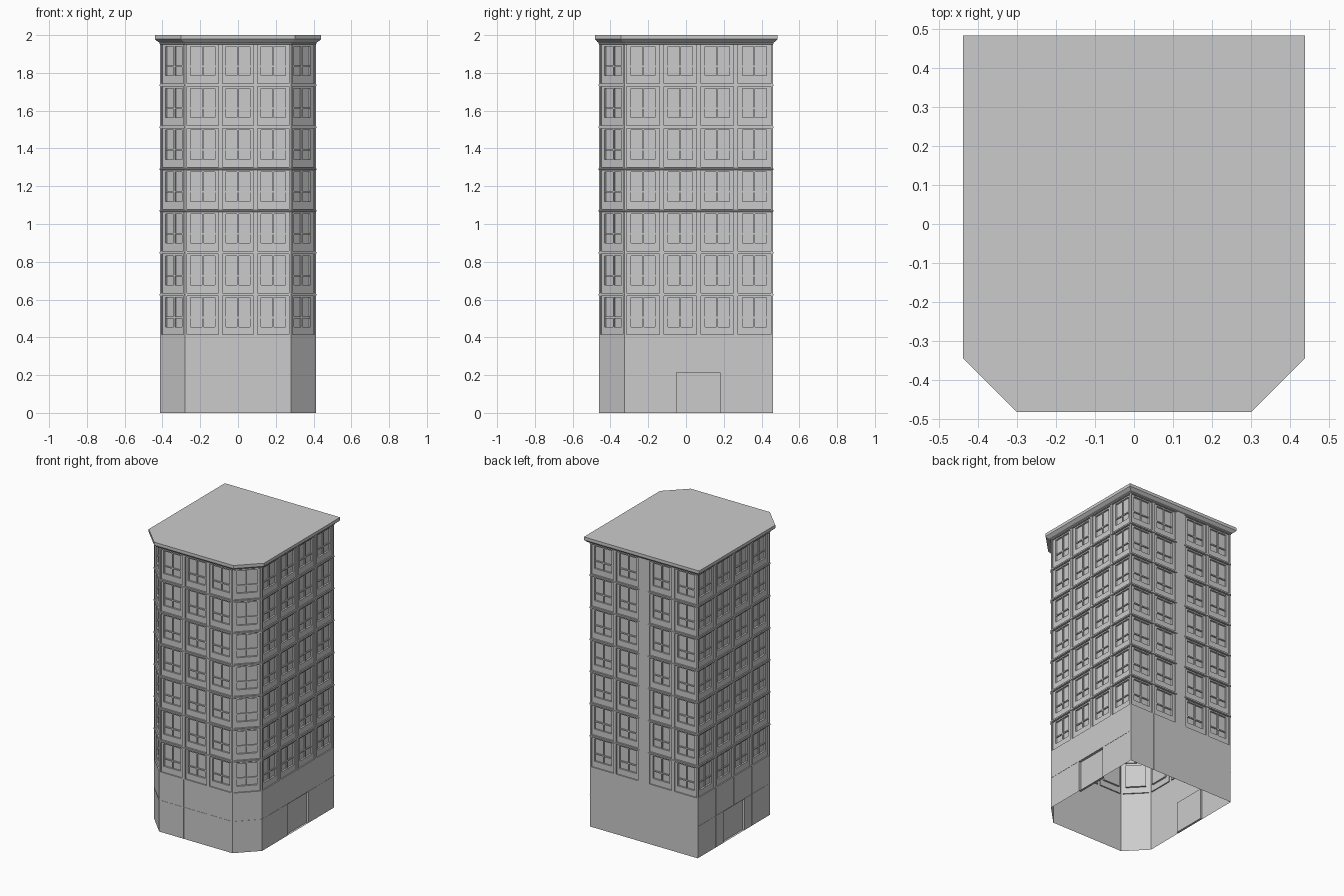
import bpy, bmesh
from mathutils import Vector

if "Cube" in bpy.data.objects:
    bpy.data.objects.remove(bpy.data.objects["Cube"])

BASE, FLOORS, TOP = 0.41, 7, 1.962
H = (TOP - BASE) / FLOORS

# Footprint, counter-clockwise from the front left
FOOT = [(-.28, -.46), (.28, -.46), (.412, -.325), (.412, .46), (-.412, .46), (-.412, -.325)]
ROOF = [(-.302, -.483), (.302, -.483), (.44, -.345), (.44, .485), (-.44, .485), (-.44, -.345)]
COLS = [3, 1, 4, 4, 4, 1]
DOORS = {2: (.275, .505), 4: (.28, .51)}
DOOR_H = 0.215


class Side:
    """Wall coordinates: u along the wall, z up, d outwards."""
    def __init__(self, a, b):
        self.a, b = Vector((*a, 0)), Vector((*b, 0))
        self.len = (b - self.a).length
        self.t = (b - self.a).normalized()
        self.n = Vector((self.t.y, -self.t.x, 0))

    def p(self, u, z, d):
        return self.a + self.t * u + self.n * d + Vector((0, 0, z))


def finish(bm, name):
    me = bpy.data.meshes.new(name)
    bm.to_mesh(me)
    bm.free()
    bpy.context.collection.objects.link(bpy.data.objects.new(name, me))


def nested(bm, s, rings, cap=True):
    """Rectangles (u0, u1, z0, z1, d) bridged from the outside in."""
    prev = None
    for u0, u1, z0, z1, d in rings:
        vs = [bm.verts.new(s.p(u, z, d)) for u, z in ((u0, z0), (u1, z0), (u1, z1), (u0, z1))]
        if prev:
            for i in range(4):
                j = (i + 1) % 4
                bm.faces.new((prev[i], prev[j], vs[j], vs[i]))
        prev = vs
    if cap:
        bm.faces.new(prev)


def quad(bm, s, u0, u1, z0, z1, d=0):
    nested(bm, s, [(u0, u1, z0, z1, d)])


def bar(bm, s, u0, u1, z0, z1, d0, d1):
    nested(bm, s, [(u0, u1, z0, z1, d0), (u0, u1, z0, z1, d1)])


sides = [Side(FOOT[i], FOOT[(i + 1) % 6]) for i in range(6)]
bays, bars, bands, ground, seams, doors = (bmesh.new() for _ in range(6))

for k, s in enumerate(sides):
    # Bay layout; the back wall has a blank strip in the middle
    gap = 0.064 if k == 3 else 0
    w = (s.len - gap) / COLS[k]
    starts = [i * w + (gap if i >= 2 else 0) for i in range(COLS[k])]
    if gap:
        quad(bays, s, 2 * w, 2 * w + gap, BASE, TOP)

    for f in range(FLOORS):
        z = BASE + f * H
        for u in starts:
            c = u + w / 2
            panel = (u + .011, u + w - .011, z + .004, z + .209)
            win = (c - .064, c + .064, z + .045, z + .2)
            # Recessed panel and window opening
            nested(bays, s, [(u, u + w, z, z + H, 0), (*panel, 0), (*panel, -.008),
                             (*win, -.008), (*win, -.02)])
            # Mullion and transom
            bar(bars, s, c - .004, c + .004, win[2], win[3], -.02, -.012)
            bar(bars, s, win[0], win[1], z + .091, z + .099, -.02, -.013)
            # Floor band
            nested(bands, s, [(u, u + w, z + .211, z + .2205, 0),
                              (u, u + w, z + .2125, z + .219, .004)], True)

    # Ground floor wall, with a recessed doorway on the long sides
    if k in DOORS:
        a, b = DOORS[k]
        quad(ground, s, 0, a, 0, BASE)
        quad(ground, s, b, s.len, 0, BASE)
        quad(ground, s, a, b, DOOR_H, BASE)
        nested(doors, s, [(a, b, 0, DOOR_H, 0), (a, b, 0, DOOR_H, -.015)])
    else:
        quad(ground, s, 0, s.len, 0, BASE)

    # Fine cladding seams between the ground panels
    for u in starts[1:]:
        low = DOOR_H if k in DOORS and DOORS[k][0] < u < DOORS[k][1] else 0
        bar(seams, s, u - .0015, u + .0015, low, BASE, 0, .0015)
    if k != 3:
        bar(seams, s, 0, s.len, DOOR_H + .001, DOOR_H + .004, 0, .0015)

for bm, name in ((bays, "window_bays"), (bars, "window_bars"), (bands, "floor_bands"),
                 (ground, "ground_floor_walls"), (seams, "cladding_seams"), (doors, "doorways")):
    finish(bm, name)

# Cornice and flat roof, lofted from the wall line outwards
bm = bmesh.new()
prev = None
for z, blend in ((TOP - .002, 0), (TOP + .002, .4), (1.975, .85), (1.979, 1), (2.0, 1)):
    vs = [bm.verts.new((*Vector(a).lerp(Vector(b), blend), z)) for a, b in zip(FOOT, ROOF)]
    if prev:
        for i in range(6):
            j = (i + 1) % 6
            bm.faces.new((prev[i], prev[j], vs[j], vs[i]))
    prev = vs
bm.faces.new(prev)
finish(bm, "cornice_and_roof")
